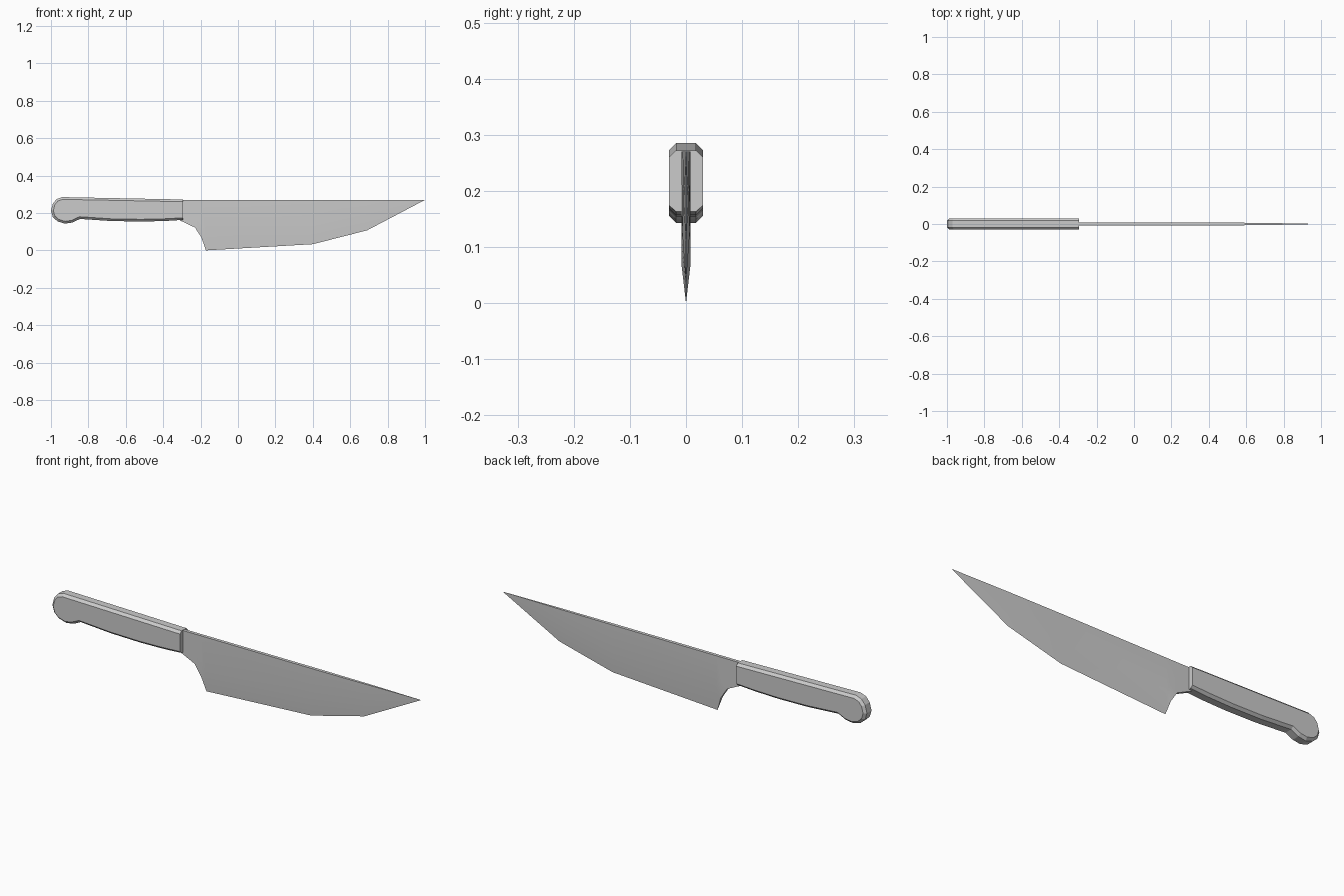
import bpy, bmesh
from mathutils import Vector

if "Cube" in bpy.data.objects:
    bpy.data.objects.remove(bpy.data.objects["Cube"])


def finish(bm, name):
    bmesh.ops.remove_doubles(bm, verts=bm.verts, dist=0.0002)
    bmesh.ops.recalc_face_normals(bm, faces=bm.faces)
    mesh = bpy.data.meshes.new(name)
    bm.to_mesh(mesh)
    bm.free()
    obj = bpy.data.objects.new(name, mesh)
    bpy.context.collection.objects.link(obj)
    return obj


def inset(points, dist, end_x):
    """Mitred inset of a clockwise outline; points on the end face keep their x."""
    result = []
    for i, p in enumerate(points):
        p = Vector(p)
        a = (p - Vector(points[i - 1])).normalized()
        b = (Vector(points[(i + 1) % len(points)]) - p).normalized()
        na, nb = Vector((a.y, -a.x)), Vector((b.y, -b.x))
        q = p + (na + nb) * dist / (1 + na.dot(nb))
        if abs(p.x - end_x) < 1e-5:
            q.x = end_x
        result.append(q)
    return result


# Handle: chamfered slab following the grip outline (clockwise in x, z)
END = -0.295
outline = [(-1.0, 0.212), (-0.99, 0.25), (-0.97, 0.274), (-0.94, 0.285),
           (-0.90, 0.284), (END, 0.272), (END, 0.163), (-0.39, 0.157),
           (-0.52, 0.154), (-0.68, 0.157), (-0.845, 0.168), (-0.885, 0.149),
           (-0.925, 0.143), (-0.965, 0.155), (-0.99, 0.178)]
inner = inset(outline, 0.012, END)
bm = bmesh.new()
rings = [[bm.verts.new((p[0], y, p[1])) for p in pts]
         for pts, y in ((inner, -0.03), (outline, -0.018), (outline, 0.018), (inner, 0.03))]
n = len(outline)
for r, s in zip(rings, rings[1:]):
    for i in range(n):
        j = (i + 1) % n
        bm.faces.new((r[i], r[j], s[j], s[i]))
bm.faces.new(rings[0])
bm.faces.new(rings[-1])
finish(bm, "handle")

# Blade: spine, bevel line and cutting edge per station, as (z, half thickness)
T = 0.008
stations = [(-0.31, T, (0.21, T), (0.16, T)),
            (-0.23, T, (0.19, T), (0.122, T)),
            (-0.195, T, (0.15, T), (0.068, T)),
            (-0.172, T, (0.11, T), (0.0, 0)),
            (0.40, T, (0.13, 0.007), (0.033, 0)),
            (0.69, 0.006, (0.18, 0.0045), (0.107, 0)),
            (1.0, 0, (0.27, 0), (0.27, 0))]
bm = bmesh.new()
loops = []
for x, half, mid, edge in stations:
    rows = [(0.27, half), mid, edge]
    left = [bm.verts.new((x, -y, z)) for z, y in rows]
    right = [bm.verts.new((x, y, z)) for z, y in rows]
    loops.append(left + right[::-1])
for a, b in zip(loops, loops[1:]):
    for i in range(6):
        j = (i + 1) % 6
        bm.faces.new((a[i], a[j], b[j], b[i]))
bm.faces.new(loops[0])
bmesh.ops.dissolve_degenerate(bm, edges=bm.edges, dist=0.0002)
blade = finish(bm, "blade")
bpy.context.view_layer.objects.active = blade
blade.select_set(True)
bpy.ops.object.shade_smooth_by_angle(angle=0.52)
